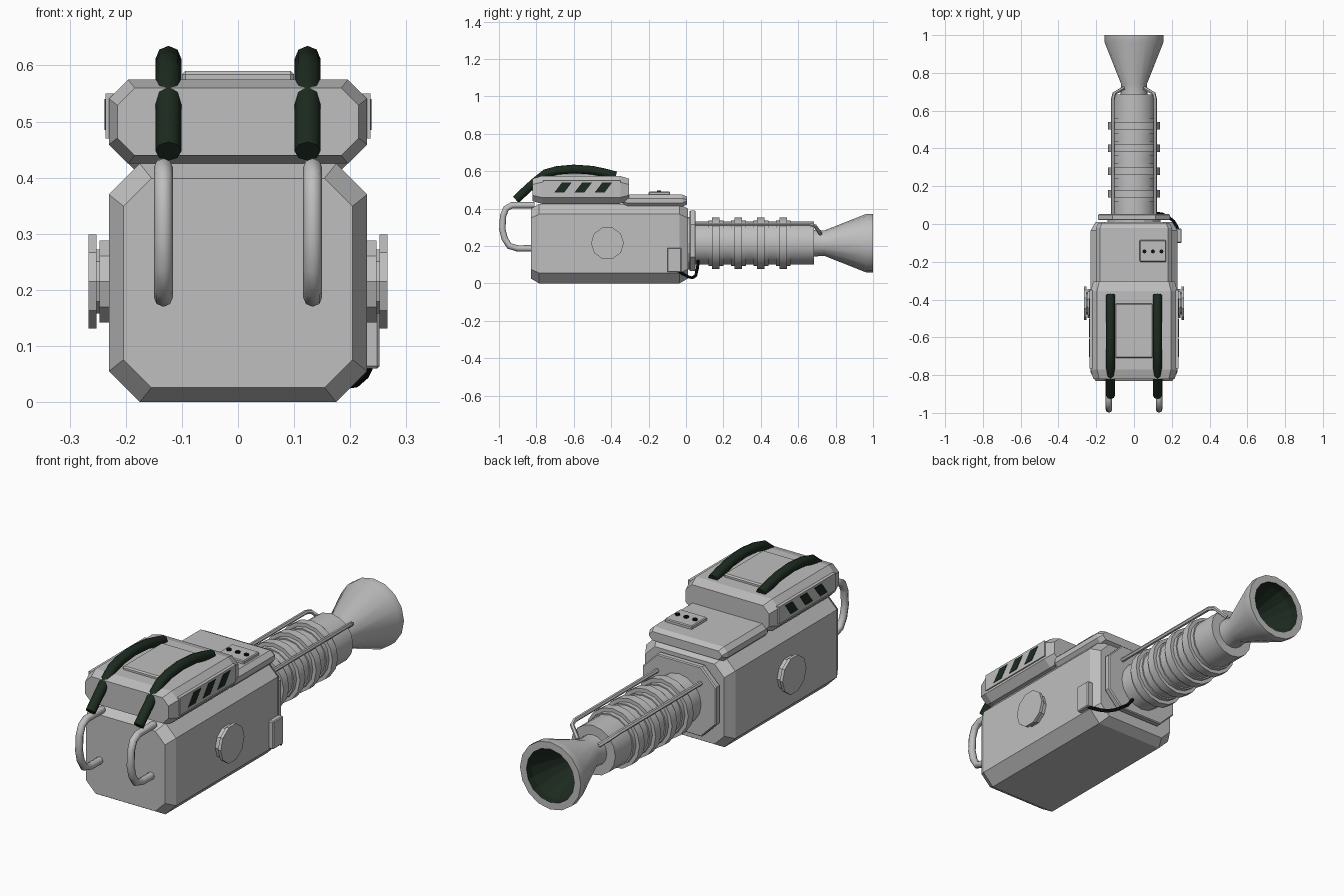
import bpy, bmesh, math
from mathutils import Vector

if "Cube" in bpy.data.objects:
    bpy.data.objects.remove(bpy.data.objects["Cube"])


def material(name, rgb):
    m = bpy.data.materials.new(name)
    m.diffuse_color = (*rgb, 1)
    m.use_nodes = True
    m.node_tree.nodes["Principled BSDF"].inputs["Base Color"].default_value = m.diffuse_color
    return m


GREY = material("light grey metal", (0.52, 0.52, 0.52))
GREEN = material("dark green rubber", (0.012, 0.024, 0.014))
BLACK = material("black", (0.004, 0.006, 0.004))


def finish(name, bm, mat, smooth=None):
    bmesh.ops.recalc_face_normals(bm, faces=bm.faces)
    me = bpy.data.meshes.new(name)
    bm.to_mesh(me)
    bm.free()
    me.materials.append(mat)
    ob = bpy.data.objects.new(name, me)
    bpy.context.collection.objects.link(ob)
    if smooth:
        for p in me.polygons:
            p.use_smooth = True
        me.set_sharp_from_angle(angle=math.radians(smooth))
    return ob


def skin(bm, loops, caps=(True, True)):
    rows = [[bm.verts.new(p) for p in loop] for loop in loops]
    n = len(rows[0])
    for a, b in zip(rows, rows[1:]):
        for i in range(n):
            bm.faces.new((a[i], a[(i + 1) % n], b[(i + 1) % n], b[i]))
    if caps[0]:
        bm.faces.new(rows[0])
    if caps[1]:
        bm.faces.new(rows[-1])


def octagon_box(name, hx, z0, z1, y0, y1, c, inset, depth, mat=GREY):
    """Box along y with cut corners and chamfered ends."""
    def loop(y, d):
        x, lo, hi, k = hx - d, z0 + d, z1 - d, c - d * 0.2
        return [(x, y, lo + k), (x, y, hi - k), (x - k, y, hi), (-x + k, y, hi),
                (-x, y, hi - k), (-x, y, lo + k), (-x + k, y, lo), (x - k, y, lo)]
    bm = bmesh.new()
    skin(bm, [loop(y0, inset), loop(y0 + depth, 0), loop(y1 - depth, 0), loop(y1, inset)])
    return finish(name, bm, mat)


def box(name, lo, hi, bevel=0.0, mat=GREY):
    bm = bmesh.new()
    bmesh.ops.create_cube(bm, size=1)
    for v in bm.verts:
        v.co = Vector([(a + b) / 2 + t * (b - a) for a, b, t in zip(lo, hi, v.co)])
    if bevel:
        bmesh.ops.bevel(bm, geom=bm.edges[:], offset=bevel, segments=1, affect='EDGES')
    return finish(name, bm, mat)


def lathe(name, profile, centre, axis, n, mat=GREY, caps=(True, True), smooth=None):
    """Turn (distance, radius) pairs around the x, y or z axis."""
    def point(t, r, a):
        u, v = r * math.cos(a), r * math.sin(a)
        return Vector(centre) + Vector({'x': (t, u, v), 'y': (u, t, v), 'z': (u, v, t)}[axis])
    bm = bmesh.new()
    skin(bm, [[point(t, r, 2 * math.pi * i / n) for i in range(n)] for t, r in profile], caps)
    return finish(name, bm, mat, smooth)


def tube(name, points, radius, mat=GREY, res=2, smooth=50):
    cu = bpy.data.curves.new(name, 'CURVE')
    cu.dimensions = '3D'
    cu.bevel_depth, cu.bevel_resolution, cu.use_fill_caps = radius, res, True
    sp = cu.splines.new('POLY')
    sp.points.add(len(points) - 1)
    for p, co in zip(sp.points, points):
        p.co = (*co, 1)
    tmp = bpy.data.objects.new(name + "_path", cu)
    bpy.context.collection.objects.link(tmp)
    bpy.context.view_layer.update()
    me = bpy.data.meshes.new_from_object(tmp.evaluated_get(bpy.context.evaluated_depsgraph_get()))
    bm = bmesh.new()
    bm.from_mesh(me)
    bpy.data.objects.remove(tmp)
    bpy.data.meshes.remove(me)
    return finish(name, bm, mat, smooth)


# Main housing, front cover and rear deck
octagon_box("housing", 0.23, 0, 0.425, -0.83, 0.01, 0.055, 0.026, 0.045)
octagon_box("front_cover", 0.23, 0.425, 0.575, -0.82, -0.305, 0.034, 0.015, 0.05)
box("cover_plate", (-0.1, -0.71, 0.56), (0.1, -0.42, 0.59), 0.006)
octagon_box("rear_deck", 0.2, 0.41, 0.475, -0.34, 0.005, 0.02, 0.012, 0.025)

# Button panel on the deck
box("button_panel", (0.03, -0.2, 0.465), (0.17, -0.085, 0.49), 0.004)
for i, x in enumerate((0.055, 0.1, 0.145)):
    lathe(f"button_{i + 1}", [(0.485, 0.011), (0.497, 0.011)], (x, -0.145, 0), 'z', 8, BLACK)

for s, side in ((-1, "left"), (1, "right")):
    # Vent panel with slanted slots
    box(f"vent_panel_{side}", (min(s * 0.215, s * 0.236), -0.765, 0.47),
        (max(s * 0.215, s * 0.236), -0.35, 0.55))
    for i in range(3):
        y = -0.705 + i * 0.108
        outline = [(y, 0.485), (y + 0.053, 0.485), (y + 0.095, 0.54), (y + 0.042, 0.54)]
        bm = bmesh.new()
        skin(bm, [[(s * x, a, b) for a, b in outline] for x in (0.234, 0.238)])
        finish(f"vent_slot_{side}_{i + 1}", bm, GREEN)

    # Round side knob
    for part, a, b, r in (("base", 0.225, 0.247, 0.077), ("stem", 0.245, 0.254, 0.06),
                          ("cap", 0.252, 0.266, 0.088)):
        lathe(f"knob_{part}_{side}", [(s * a, r), (s * b, r)], (0, -0.42, 0.215), 'x', 10)

    # Metal handle pipe and rubber strap
    x = s * 0.133
    tube(f"handle_{side}", [(x, y, z) for y, z in (
        (-0.81, 0.187), (-0.9, 0.187), (-0.945, 0.2), (-0.97, 0.24), (-0.982, 0.29), (-0.978, 0.36),
        (-0.962, 0.4), (-0.93, 0.418), (-0.81, 0.418))], 0.017)
    x = s * 0.124
    tube(f"strap_{side}", [(x, y, z) for y, z in (
        (-0.91, 0.447), (-0.87, 0.485), (-0.81, 0.54), (-0.75, 0.588), (-0.69, 0.604), (-0.6, 0.612),
        (-0.5, 0.605), (-0.43, 0.59), (-0.375, 0.575))], 0.023, GREEN)

    # Rail beside the barrel
    tube(f"barrel_rail_{side}", [(s * 0.112, 0.04, 0.315), (s * 0.112, 0.66, 0.315),
                                 (s * 0.105, 0.69, 0.307), (s * 0.055, 0.72, 0.265)], 0.01, GREY, 1)

# Collar where the barrel meets the housing
octagon_box("collar", 0.19, 0.065, 0.39, 0.02, 0.052, 0.075, 0.004, 0.005)
lathe("collar_hub", [(0.0, 0.14), (0.03, 0.14)], (0, 0, 0.215), 'y', 16)

# Barrel with stepped sleeves and raised rings
steps = [(0.04, 0.115)]
for y in (0.14, 0.26, 0.38, 0.50):
    steps += [(y - 0.02, 0.115), (y - 0.02, 0.121), (y, 0.121), (y, 0.138),
              (y + 0.04, 0.138), (y + 0.04, 0.121), (y + 0.06, 0.121), (y + 0.06, 0.115)]
steps += [(0.685, 0.115)]
lathe("barrel", steps, (0, 0, 0.215), 'y', 16, smooth=30)

# Flared muzzle and its dark bore
lathe("muzzle", [(0.67, 0.072), (0.74, 0.068), (0.965, 0.157), (1.0, 0.157), (1.0, 0.124)],
      (0, 0, 0.215), 'y', 16, caps=(True, False), smooth=30)
bore = lathe("muzzle_bore", [(0.76, 0.045), (0.965, 0.122), (1.0, 0.124)],
             (0, 0, 0.215), 'y', 16, GREEN, caps=(True, False))
bore.data.flip_normals()

# Side junction box and its cable
box("junction_box", (0.215, -0.1, 0.06), (0.252, -0.025, 0.19), 0.004)
tube("cable", [(0.235, -0.04, 0.065), (0.228, -0.015, 0.05), (0.21, 0.015, 0.034), (0.185, 0.035, 0.03),
               (0.15, 0.052, 0.042), (0.09, 0.062, 0.085), (0.06, 0.065, 0.125)], 0.008, BLACK, 1)
